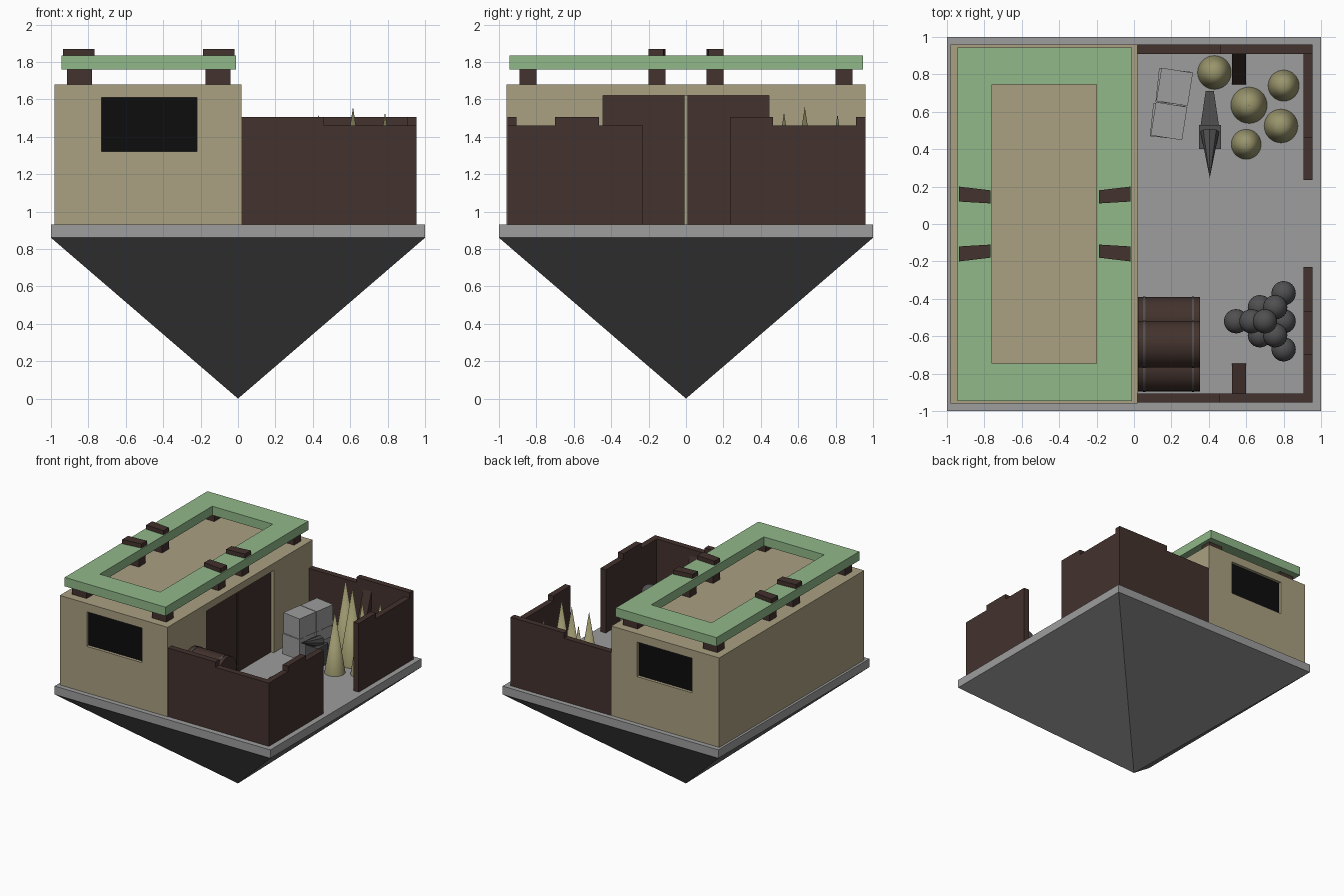
import bpy, bmesh, math
from mathutils import Matrix

if "Cube" in bpy.data.objects:
    bpy.data.objects.remove(bpy.data.objects["Cube"])

def mat(name, r, g, b):
    m = bpy.data.materials.new(name)
    m.diffuse_color = (r, g, b, 1)
    m.use_nodes = True
    m.node_tree.nodes["Principled BSDF"].inputs["Base Color"].default_value = m.diffuse_color
    return m

TAN = mat("sandstone", .40, .35, .22)
GREEN = mat("green_trim", .28, .48, .25)
BROWN = mat("dark_wood", .056, .032, .026)
BLACK = mat("dark_glass", .004, .004, .004)
STONE = mat("slab_grey", .34, .34, .34)
ROCK = mat("rock_grey", .14, .14, .14)
IRON = mat("iron", .08, .08, .08)
SPIKE = mat("spike_olive", .32, .30, .15)

def finish(name, bm, m, smooth=False):
    bmesh.ops.recalc_face_normals(bm, faces=bm.faces)
    me = bpy.data.meshes.new(name)
    bm.to_mesh(me)
    bm.free()
    o = bpy.data.objects.new(name, me)
    bpy.context.collection.objects.link(o)
    if m:
        me.materials.append(m)
    if smooth:
        bpy.context.view_layer.objects.active = o
        o.select_set(True)
        bpy.ops.object.shade_smooth_by_angle(angle=math.radians(40))
        o.select_set(False)
    return o

def box(name, x, y, z, m, rot=0):
    """Box from (lo, hi) ranges, optionally turned about its own z axis."""
    bm = bmesh.new()
    c = [(a + b) / 2 for a, b in (x, y, z)]
    s = [b - a for a, b in (x, y, z)]
    bmesh.ops.create_cube(bm, size=1, matrix=Matrix.Translation(c)
                          @ Matrix.Rotation(math.radians(rot), 4, 'Z') @ Matrix.Diagonal((*s, 1)))
    return finish(name, bm, m)

def prism(name, pts, axis, lo, hi, m):
    """Extrude a 2D outline along an axis (the outline uses the other two, in xyz order)."""
    def at(p, v):
        q = list(p)
        q.insert('xyz'.index(axis), v)
        return q
    bm = bmesh.new()
    a = [bm.verts.new(at(p, lo)) for p in pts]
    b = [bm.verts.new(at(p, hi)) for p in pts]
    bm.faces.new(a)
    bm.faces.new(b)
    for i in range(len(pts)):
        j = (i + 1) % len(pts)
        bm.faces.new((a[i], a[j], b[j], b[i]))
    return finish(name, bm, m)

def cone(name, r1, r2, depth, loc, m, rot=None, seg=32):
    bm = bmesh.new()
    mx = Matrix.Translation(loc) @ (rot or Matrix())
    bmesh.ops.create_cone(bm, cap_ends=True, segments=seg, radius1=r1, radius2=r2, depth=depth, matrix=mx)
    return finish(name, bm, m, seg > 8)

def cut(target, cutter):
    mod = target.modifiers.new("cut", 'BOOLEAN')
    mod.object, mod.operation, mod.solver = cutter, 'DIFFERENCE', 'EXACT'
    cutter.hide_render = True
    cutter.hide_set(True)

# Floating base: inverted pyramid and slab
F = .93
cone("rock_base", 0, math.sqrt(2), .86, (0, 0, .43), ROCK, Matrix.Rotation(math.pi / 4, 4, 'Z'), 4)
box("base_slab", (-1, 1), (-1, 1), (.86, F), STONE)

# House with recessed windows and double door
house = box("house", (-.98, .02), (-.96, .96), (F, 1.68), TAN)
for s, side in ((-1, "front"), (1, "back")):
    y = lambda a, b: tuple(sorted((s * a, s * b)))
    cut(house, box(side + "_window_cutter", (-.73, -.22), y(.93, 1.1), (1.32, 1.61), None))
    box(side + "_window", (-.73, -.22), y(.925, .935), (1.32, 1.61), BLACK)
    box(side + "_door_leaf", (-.02, -.005), y(.008, .445), (F, 1.62), BROWN)
cut(house, box("door_cutter", (-.02, .1), (-.445, .445), (F - .02, 1.62), None))

# Roof ring, its support blocks and clamps
ring = box("roof_ring", (-.945, -.01), (-.945, .945), (1.76, 1.835), GREEN)
cut(ring, box("ring_cutter", (-.76, -.2), (-.745, .745), (1.6, 2), None))
for x0, x1 in ((-.915, -.78), (-.175, -.04)):
    for y0, y1 in ((-.89, -.8), (-.2, -.11), (.11, .2), (.8, .89)):
        box("roof_block", (x0, x1), (y0, y1), (1.68, 1.76), BROWN)
for xo, xi in ((-.935, -.768), (-.02, -.187)):
    for s in (-1, 1):
        prism("roof_clamp", [(xo, s * .12), (xo, s * .2), (xi, s * .18), (xi, s * .11)],
              'z', 1.835, 1.87, BROWN)

# Yard walls with stepped tops
L, H = 1.46, 1.505
prism("front_wall", [(.02, F), (.955, F), (.955, L), (.46, L), (.46, H), (.02, H)], 'y', -.955, -.905, BROWN)
prism("back_wall", [(.02, F), (.955, F), (.955, H), (.46, H), (.46, L), (.02, L)], 'y', .91, .96, BROWN)
prism("right_wall_front", [(-.905, F), (-.23, F), (-.23, L), (-.465, L), (-.465, H), (-.7, H),
                           (-.7, L), (-.905, L)], 'x', .905, .955, BROWN)
prism("right_wall_back", [(.91, F), (.235, F), (.235, H), (.465, H), (.465, L), (.91, L)],
      'x', .905, .955, BROWN)

# Slanted wall braces
for s in (-1, 1):
    prism("wall_brace", [(s * .745, F), (s * .91, 1.42), (s * .91, 1.28), (s * .79, F)],
          'x', .525, .6, BROWN)

# Stack of three barrels with iron hoops
turn = Matrix.Rotation(math.pi / 2, 4, 'Y')
for by, bz in ((-.515, F + .125), (-.77, F + .125), (-.643, F + .342)):
    cone("barrel", .125, .125, .33, (.187, by, bz), BROWN, turn)
    for x in (.055, .315):
        cone("barrel_hoop", .128, .128, .012, (x, by, bz), IRON, turn)

# Pyramid of cannonballs
for layer, (x0, n) in enumerate(((.80, 3), (.755, 2), (.70, 1))):
    for row in range(n):
        for k in range(n - row):
            bm = bmesh.new()
            loc = (x0 - row * .127, -.52 + (k - (n - row - 1) / 2) * .15, F + .065 + layer * .11)
            bmesh.ops.create_uvsphere(bm, u_segments=24, v_segments=14, radius=.065,
                                      matrix=Matrix.Translation(loc))
            finish("cannonball", bm, IRON, True)

# Tall spikes
for x, y, r, top in ((.43, .81, .09, 1.52), (.80, .74, .083, 1.45), (.615, .635, .097, 1.56),
                     (.786, .524, .09, 1.53), (.60, .426, .08, 1.44)):
    cone("spike", r, 0, top - F, (x, y, (F + top) / 2), SPIKE)

# Stacked crates
for x, y in ((.217, .733), (.187, .55)):
    for z, d, a in ((F, .008, -6), (F + .175, 0, -9)):
        box("crate", (x - .085 - d, x + .085 - d), (y - .09, y + .09), (z, z + .17), STONE, a)

# Small mounted gun: tapered trail, carriage and pointed barrel
prism("gun_trail", [(.383, .71), (.427, .71), (.455, .52), (.355, .52)], 'z', F + .02, F + .14, IRON)
box("gun_carriage", (.347, .465), (.40, .53), (F, F + .17), IRON)
cone("gun_barrel", .05, .0, .26, (.405, .37, F + .22), IRON, Matrix.Rotation(math.radians(72), 4, 'X'), 8)
